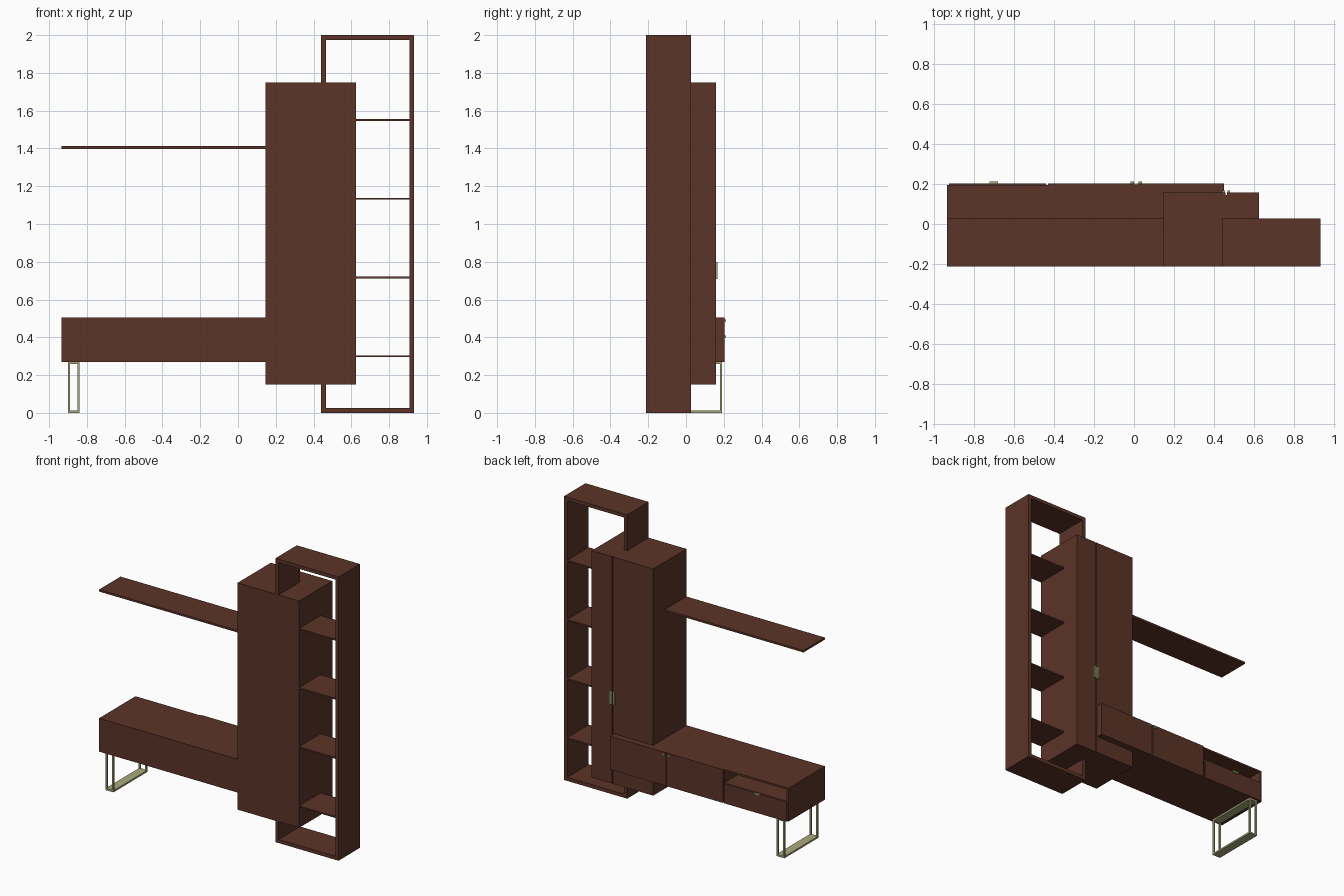
import bpy

if "Cube" in bpy.data.objects:
    bpy.data.objects.remove(bpy.data.objects["Cube"])

def material(name, rgb):
    m = bpy.data.materials.new(name)
    m.diffuse_color = (*rgb, 1)
    m.use_nodes = True
    m.node_tree.nodes["Principled BSDF"].inputs["Base Color"].default_value = m.diffuse_color
    return m

WOOD = material("dark_wood", (0.105, 0.034, 0.021))
METAL = material("pale_metal", (0.40, 0.40, 0.20))

def box(name, x, y, z, mat=WOOD):
    """Axis-aligned box from (min, max) pairs."""
    bpy.ops.mesh.primitive_cube_add(size=1, location=[sum(r) / 2 for r in (x, y, z)])
    o = bpy.context.object
    o.name = name
    o.scale = [r[1] - r[0] for r in (x, y, z)]
    bpy.ops.object.transform_apply(location=False, rotation=False, scale=True)
    o.data.materials.append(mat)
    return o

BACK = -0.212
SHALLOW = (BACK, 0.027)

# Open tower: outer frame and four thin shelves
T = 0.025
box("tower_left_side", (0.44, 0.44 + T), SHALLOW, (T, 2 - T))
box("tower_right_side", (0.932 - T, 0.932), SHALLOW, (T, 2 - T))
box("tower_bottom", (0.44, 0.932), SHALLOW, (0, T))
box("tower_top", (0.44, 0.932), SHALLOW, (2 - T, 2))
for i in range(4):
    z = 0.30 + i * 0.4167
    box(f"tower_shelf_{i + 1}", (0.465, 0.907), SHALLOW, (z - 0.005, z + 0.005))

# Tall cabinet with two doors and paired handles
TALL = (0.15, 1.748)
box("tall_body", (0.145, 0.625), (BACK, 0.146), TALL)
box("tall_wide_door", (0.145, 0.457), (0.146, 0.158), TALL)
box("tall_narrow_door", (0.465, 0.625), (0.146, 0.158), TALL)
for i, x in enumerate((0.442, 0.467)):
    box(f"tall_handle_{i + 1}", (x, x + 0.014), (0.158, 0.168), (0.71, 0.80), METAL)

# Wall shelf
box("wall_shelf", (-0.935, 0.145), SHALLOW, (1.398, 1.412))

# Low cabinet: closed section plus an open niche over a drawer
LOW = (0.27, 0.505)
DEEP = (BACK, 0.194)
box("low_closed_body", (-0.435, 0.45), DEEP, LOW)
box("low_left_side", (-0.935, -0.92), DEEP, LOW)
box("low_top", (-0.92, -0.435), DEEP, (0.492, 0.505))
box("low_bottom", (-0.92, -0.435), DEEP, (0.27, 0.283))
box("low_back_panel", (-0.92, -0.435), (BACK, BACK + 0.012), (0.283, 0.492))
box("niche_shelf", (-0.92, -0.435), (BACK + 0.012, 0.194), (0.397, 0.41))
box("drawer_front", (-0.925, -0.44), (0.194, 0.203), (0.27, 0.408))
box("low_door_1", (-0.43, 0.008), (0.194, 0.203), LOW)
box("low_door_2", (0.013, 0.45), (0.194, 0.203), LOW)
for name, x, z in (("drawer_handle", (-0.722, -0.68), 0.398),
                   ("low_handle_1", (-0.018, 0.001), 0.483),
                   ("low_handle_2", (0.022, 0.041), 0.483)):
    box(name, x, (0.203, 0.212), (z, z + 0.012), METAL)

# Metal leg: two plates joined by four posts
LX, LY, P = (-0.90, -0.838), (-0.19, 0.19), 0.011
box("leg_foot_plate", LX, LY, (0, 0.012), METAL)
box("leg_top_plate", LX, LY, (0.258, 0.27), METAL)
for x in (LX[0], LX[1] - P):
    for y in (LY[0], LY[1] - P):
        box("leg_post", (x, x + P), (y, y + P), (0.012, 0.258), METAL)
